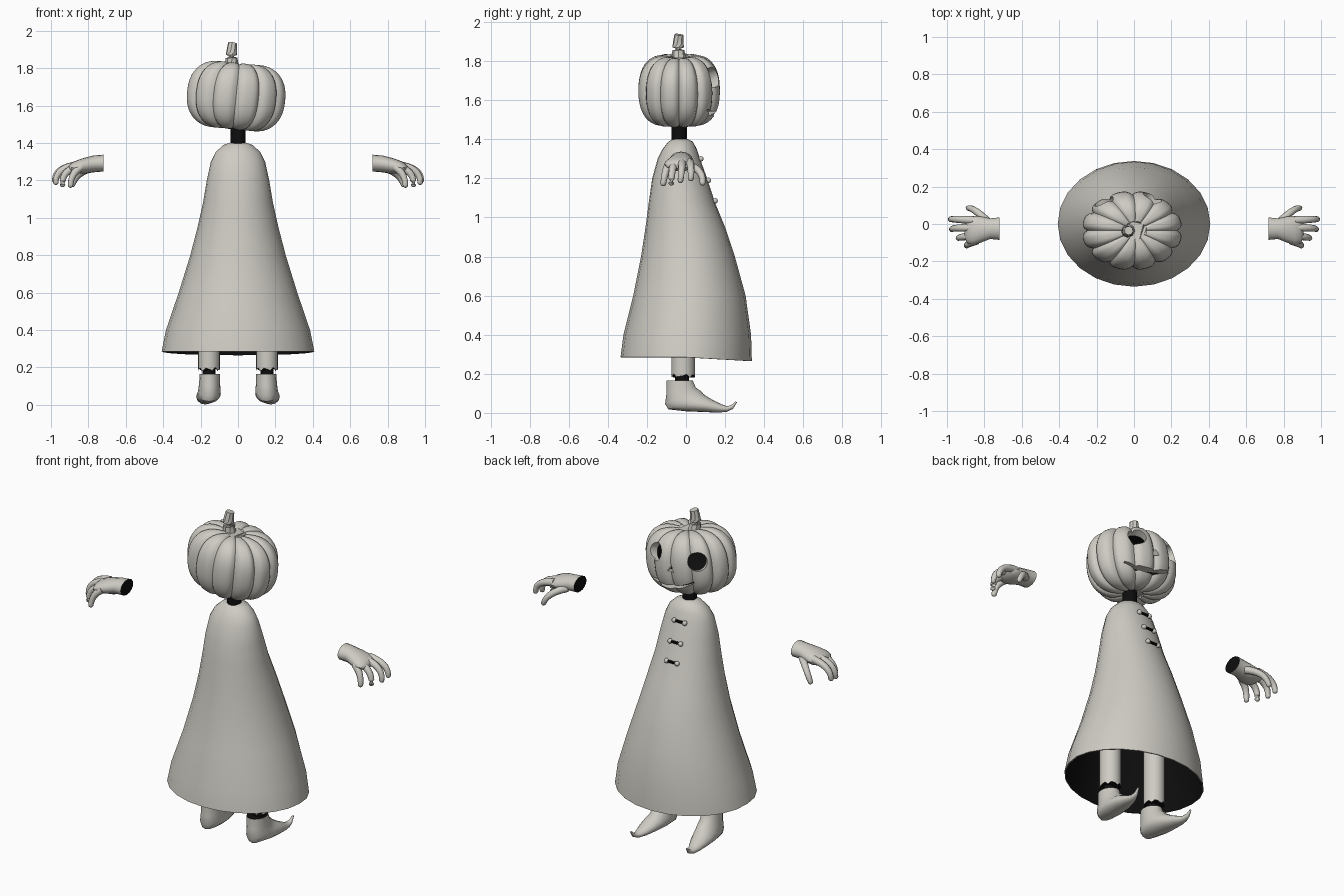
import bpy, bmesh
from math import sin, cos, pi, copysign
from mathutils import Vector, Matrix

cube = bpy.data.objects.get("Cube")
if cube:
    bpy.data.objects.remove(cube, do_unlink=True)


def material(name, rgb):
    m = bpy.data.materials.new(name)
    m.use_nodes = True
    m.diffuse_color = (*rgb, 1)
    m.node_tree.nodes["Principled BSDF"].inputs["Base Color"].default_value = (*rgb, 1)
    return m


MATS = [material("warm_grey", (0.62, 0.60, 0.55)), material("black", (0.004, 0.004, 0.004))]
GREY, BLACK = 0, 1


def smooth(ob, angle=0.7):
    bpy.ops.object.select_all(action='DESELECT')
    ob.select_set(True)
    bpy.context.view_layer.objects.active = ob
    bpy.ops.object.shade_smooth_by_angle(angle=angle)


def loft(name, rings, mat=GREY, start=None, end=None, open_end=False):
    """Skin a list of point rings; start and end are the cap colours."""
    bm = bmesh.new()
    loops = [[bm.verts.new(p) for p in ring] for ring in rings]
    n = len(loops[0])
    for a, b in zip(loops, loops[1:]):
        for i in range(n):
            j = (i + 1) % n
            bm.faces.new((a[i], a[j], b[j], b[i])).material_index = mat
    bm.faces.new(loops[0]).material_index = mat if start is None else start
    if not open_end:
        bm.faces.new(loops[-1]).material_index = mat if end is None else end
    bmesh.ops.recalc_face_normals(bm, faces=bm.faces)
    me = bpy.data.meshes.new(name)
    bm.to_mesh(me)
    bm.free()
    for m in MATS:
        me.materials.append(m)
    ob = bpy.data.objects.new(name, me)
    bpy.context.collection.objects.link(ob)
    smooth(ob)
    return ob


def ellipse(centre, u, v, n):
    c, u, v = Vector(centre), Vector(u), Vector(v)
    return [c + u * cos(2 * pi * i / n) + v * sin(2 * pi * i / n) for i in range(n)]


def rod(name, a, b, r, mat=GREY, n=16, start=None, end=None):
    a, b = Vector(a), Vector(b)
    q = (b - a).to_track_quat('Z', 'Y')
    u, v = q @ Vector((r, 0, 0)), q @ Vector((0, r, 0))
    return loft(name, [ellipse(p, u, v, n) for p in (a, b)], mat, start, end)


def finger(name, a, b, c, r0, r1, n=10, steps=8, rounded=True):
    """Tapered tube along a quadratic curve, with a rounded tip."""
    a, b, c = Vector(a), Vector(b), Vector(c)
    b = b * 2 - (a + c) / 2
    rings = []
    for i in range(steps + 1):
        t = i / steps
        p = a * (1 - t) ** 2 + b * 2 * t * (1 - t) + c * t * t
        d = (b - a) * (1 - t) + (c - b) * t
        q = d.to_track_quat('Y', 'Z')
        r = r0 + (r1 - r0) * t
        rings.append(ellipse(p, q @ Vector((r, 0, 0)), q @ Vector((0, 0, r)), n))
    if rounded:
        d.normalize()
        for k in (0.5, 0.8, 0.97):
            s = r1 * (1 - k * k) ** 0.5
            rings.append(ellipse(c + d * r1 * k, q @ Vector((s, 0, 0)), q @ Vector((0, 0, s)), n))
    return loft(name, rings)


def bake(ob):
    deps = bpy.context.evaluated_depsgraph_get()
    me = bpy.data.meshes.new_from_object(ob.evaluated_get(deps))
    ob.modifiers.clear()
    ob.data = me


def cut(ob, cutter):
    mod = ob.modifiers.new("cut", 'BOOLEAN')
    mod.operation, mod.solver, mod.object = 'DIFFERENCE', 'EXACT', cutter
    bake(ob)
    bpy.data.objects.remove(cutter, do_unlink=True)


# Pumpkin head: ribbed, hollow, slightly tilted
HEAD = Vector((-0.01, -0.035, 1.65))
TILT = Matrix.Rotation(0.1, 3, 'Y')


def pumpkin(name, scale, rib, mat):
    rings = []
    for k in range(1, 24):
        a = pi * k / 24
        r, c = sin(a) ** 0.72, cos(a)
        z = copysign(abs(c) ** 0.85, c) * 0.2 * (1 - 0.22 * (1 - r) ** 2)
        ring = []
        for i in range(96):
            t = 2 * pi * i / 96
            w = r * (1 - rib * (1 - abs(sin(6 * t))) ** 2)
            zz = z * (1 - rib * 0.5 * (1 - abs(sin(6 * t))) ** 2)
            ring.append(HEAD + TILT @ Vector((0.268 * w * cos(t), 0.212 * w * sin(t), zz)) * scale)
        rings.append(ring)
    return loft(name, rings, mat)


head = pumpkin("pumpkin_head", 1, 0.1, GREY)
cut(head, pumpkin("hollow", 0.8, 0, BLACK))

# Carved eyes, nose and mouth
for eye in ((-0.17, 0.13, 1.72), (0.1, 0.145, 1.72)):
    p = Vector(eye)
    d = (p - HEAD).normalized() * 0.09
    cut(head, rod("eye_cutter", p - d, p + d, 0.052, n=24))
nose = [[(-0.015 + w, y, 1.635 + h) for w, h in ((-0.022, 0), (0.022, 0), (0, 0.038))]
        for y in (0.06, 0.26)]
cut(head, loft("nose_cutter", nose))
mouth = []
for i in range(13):
    t = i / 12
    s = sin(pi * t)
    x, z, h = -0.14 + 0.3 * t, 1.587 - 0.037 * t - 0.036 * s, 0.004 + 0.008 * s
    mouth.append([(x, 0.03, z - h), (x, 0.03, z + h), (x, 0.26, z + h), (x, 0.26, z - h)])
cut(head, loft("mouth_cutter", mouth))
smooth(head)

# Stem and neck
finger("stem", (-0.03, -0.035, 1.81), (-0.035, -0.04, 1.87), (-0.028, -0.035, 1.935),
       0.036, 0.024, n=8, rounded=False)
rod("neck", (0, -0.035, 1.37), (0, -0.035, 1.5), 0.04, BLACK)

# Cloak: height, half width, front depth, back depth
CLOAK = [(1.402, 0.04, 0.005, -0.065), (1.388, 0.08, 0.035, -0.09), (1.35, 0.12, 0.055, -0.12),
         (1.3, 0.145, 0.072, -0.145), (1.2, 0.167, 0.108, -0.173), (1.08, 0.187, 0.147, -0.19),
         (0.95, 0.216, 0.2, -0.207), (0.8, 0.255, 0.25, -0.23), (0.6, 0.317, 0.305, -0.27),
         (0.4, 0.385, 0.333, -0.32), (0.285, 0.408, 0.337, -0.335)]
rings = []
for k, (z, w, yf, yb) in enumerate(CLOAK):
    ring = ellipse((0, (yf + yb) / 2, z), (w, 0, 0), (0, (yf - yb) / 2, 0), 24)
    if k == len(CLOAK) - 1:
        for p in ring:
            p.z -= 0.06 * max(0, p.y)
    rings.append(ring)
cloak = loft("cloak", rings, open_end=True)
lining = cloak.modifiers.new("lining", 'SOLIDIFY')
lining.thickness, lining.offset, lining.material_offset = 0.006, -1, 1
bake(cloak)
smooth(cloak)

# Toggle fastenings down the chest
for k, (y, z) in enumerate(((0.076, 1.3), (0.115, 1.19), (0.149, 1.085))):
    rod(f"cord_{k}", (-0.042, y, z), (0.022, y, z), 0.008, BLACK, n=8)
    for s in (-1, 1):
        bpy.ops.mesh.primitive_uv_sphere_add(segments=12, ring_count=8, radius=0.014,
                                             location=(-0.01 + s * 0.035, y, z))
        knob = bpy.context.object
        knob.name = f"toggle_knob_{k}_{'left' if s > 0 else 'right'}"
        knob.data.materials.append(MATS[GREY])
        smooth(knob)

# Shoe sections: heel point, upper point (y, z) and half width
SHOE = [((-0.1, 0.165), (0.035, 0.165), 0.054), ((-0.1, 0.1), (0.05, 0.13), 0.056),
        ((-0.107, 0.045), (0.075, 0.112), 0.06), ((-0.09, 0.018), (0.09, 0.096), 0.063),
        ((0, 0.008), (0.11, 0.082), 0.062), ((0.08, 0.005), (0.145, 0.062), 0.052),
        ((0.15, 0.002), (0.185, 0.043), 0.036), ((0.205, 0.004), (0.21, 0.034), 0.022),
        ((0.24, 0.02), (0.232, 0.04), 0.012), ((0.262, 0.055), (0.252, 0.058), 0.005)]
FINGERS = {
    "index": ((0.86, 0.02, 1.28), (0.948, 0.025, 1.255), (0.98, 0.025, 1.2)),
    "middle": ((0.86, -0.02, 1.28), (0.945, -0.022, 1.252), (0.974, -0.028, 1.19)),
    "ring": ((0.85, -0.06, 1.275), (0.918, -0.07, 1.24), (0.938, -0.075, 1.178)),
    "little": ((0.84, -0.088, 1.27), (0.88, -0.105, 1.23), (0.895, -0.116, 1.175)),
    "thumb": ((0.78, 0.01, 1.265), (0.845, 0.068, 1.235), (0.885, 0.085, 1.178))}
# Palm sections: x, y, z, half width, half height
PALM = [(0.72, -0.025, 1.292, 0.06, 0.045), (0.77, -0.025, 1.288, 0.055, 0.045),
        (0.82, -0.03, 1.278, 0.07, 0.043), (0.86, -0.034, 1.272, 0.078, 0.036),
        (0.89, -0.034, 1.268, 0.07, 0.026), (0.905, -0.03, 1.265, 0.045, 0.012)]

for side, s in (("left", 1), ("right", -1)):
    # Leg with ragged trouser cuff
    x = 0.155 * s
    leg = [ellipse((x, -0.015, z), (0.058, 0, 0), (0, 0.06, 0), 20) for z in (0.19, 0.22, 0.6)]
    for i, p in enumerate(leg[0]):
        p.z += 0.01 * sin(i * 2.3)
    loft(f"{side}_trouser_leg", leg, start=BLACK)
    rod(f"{side}_ankle", (x, -0.02, 0.13), (x, -0.02, 0.24), 0.036, BLACK)

    # Curled shoe
    rings = []
    for (ya, za), (yb, zb), w in SHOE:
        y, z = (ya + yb) / 2, (za + zb) / 2
        rings.append(ellipse((x + 0.12 * y * s, y, z), (w, 0, 0), (0, yb - y, zb - z), 16))
    loft(f"{side}_shoe", rings, start=BLACK)

    # Hand
    loft(f"{side}_palm", [ellipse((px * s, y, z), (0, w, 0), (0, 0, h), 16)
                          for px, y, z, w, h in PALM], start=BLACK)
    for name, pts in FINGERS.items():
        finger(f"{side}_{name}_finger", *[(p[0] * s, p[1], p[2]) for p in pts], 0.022, 0.015)
